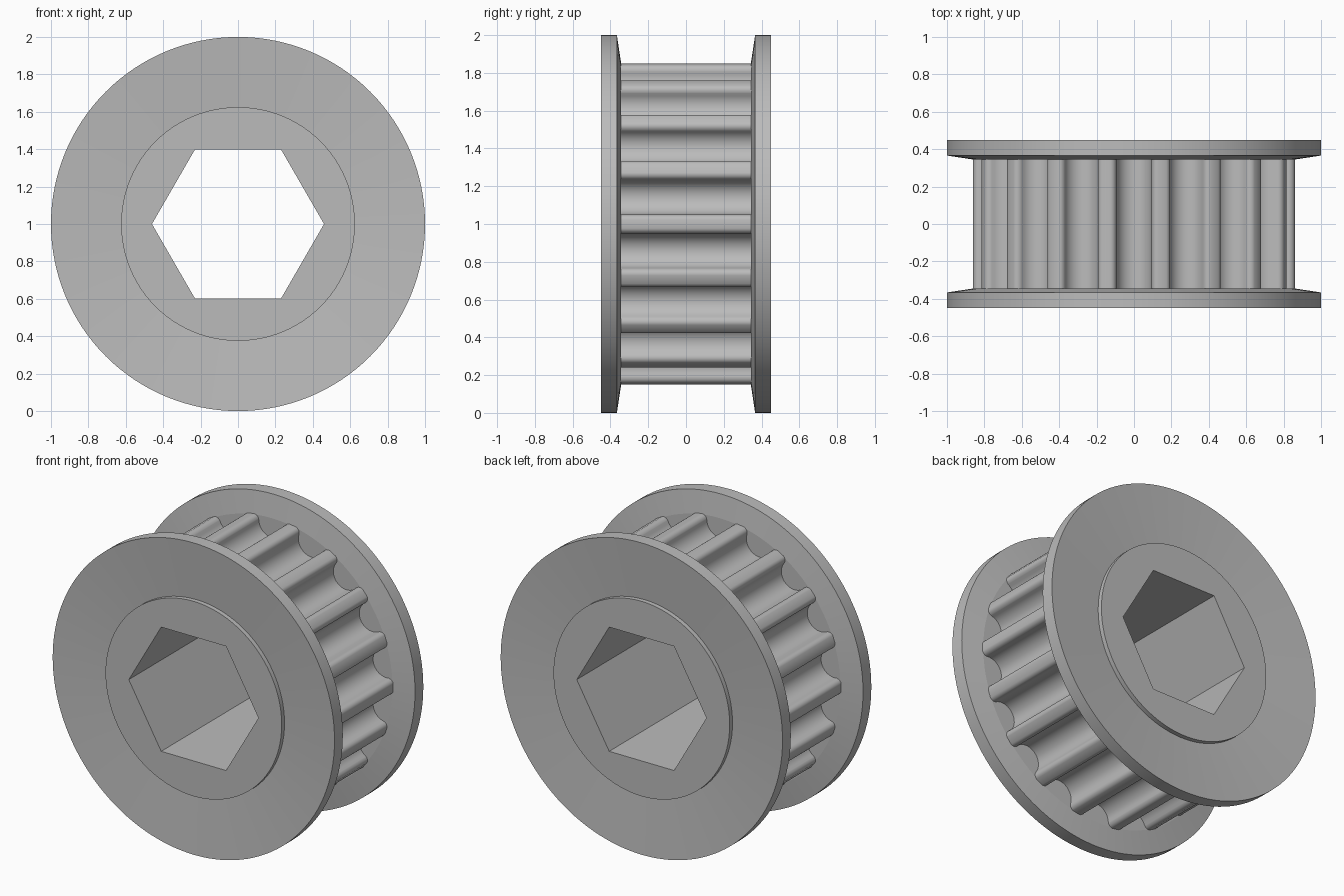
import bpy, bmesh
from math import sin, cos, pi, radians
from mathutils import Vector, Matrix

cube = bpy.data.objects.get("Cube")
if cube:
    bpy.data.objects.remove(cube)

metal = bpy.data.materials.new("plain grey metal")
metal.use_nodes = True
GREY = (0.5, 0.5, 0.5, 1)
metal.diffuse_color = GREY
metal.node_tree.nodes["Principled BSDF"].inputs["Base Color"].default_value = GREY

TEETH = 18
HUB_R = 0.625


def finish(name, bm, angle=30):
    bmesh.ops.recalc_face_normals(bm, faces=bm.faces)
    mesh = bpy.data.meshes.new(name)
    bm.to_mesh(mesh)
    bm.free()
    obj = bpy.data.objects.new(name, mesh)
    bpy.context.collection.objects.link(obj)
    obj.location.z = 1
    mesh.materials.append(metal)
    bpy.ops.object.select_all(action="DESELECT")
    obj.select_set(True)
    bpy.context.view_layer.objects.active = obj
    bpy.ops.object.shade_smooth_by_angle(angle=radians(angle))
    return obj


def circle(radius, count):
    return [(radius * cos(2 * pi * i / count), radius * sin(2 * pi * i / count))
            for i in range(count)]


def extrude_ring(name, outer, inner, half):
    """Plate between two outlines, extruded along y."""
    bm = bmesh.new()
    edges = []
    for loop in (outer, inner):
        verts = [bm.verts.new((x, -half, z)) for x, z in loop]
        edges += [bm.edges.new((verts[i - 1], verts[i])) for i in range(len(verts))]
    bmesh.ops.triangle_fill(bm, edges=edges, use_beauty=True)
    result = bmesh.ops.extrude_face_region(bm, geom=bm.faces[:], use_keep_orig=True)
    moved = [v for v in result["geom"] if isinstance(v, bmesh.types.BMVert)]
    bmesh.ops.translate(bm, verts=moved, vec=(0, 2 * half, 0))
    return finish(name, bm)


def tooth_outline():
    """Round-bottomed grooves with rounded tooth tips, repeated around the axis."""
    groove_r, groove_z, tip_r = 0.094, 0.824, 0.032
    half = [(groove_r * sin(a), groove_z - groove_r * cos(a))
            for a in (pi / 2 * i / 8 for i in range(9))]
    half += [(groove_r + tip_r - tip_r * cos(a), 0.819 + tip_r * sin(a))
             for a in (pi / 2 * i / 5 for i in range(1, 6))]
    pitch = [(-x, z) for x, z in reversed(half[1:])] + half
    points = []
    for k in range(TEETH):
        turn = Matrix.Rotation(-2 * pi * k / TEETH, 2)
        points += [tuple(turn @ Vector(p)) for p in pitch]
    return points


def flange(name, side):
    """Dished disc: rim stands proud, inner face bevels outward."""
    profile = [(HUB_R - 0.01, 0.42), (1, 0.45), (1, 0.366), (0.855, 0.344), (HUB_R - 0.01, 0.344)]
    bm = bmesh.new()
    verts = [bm.verts.new((r, side * y, 0)) for r, y in profile]
    edges = [bm.edges.new((verts[i - 1], verts[i])) for i in range(len(verts))]
    bmesh.ops.spin(bm, geom=verts + edges, cent=(0, 0, 0), axis=(0, 1, 0),
                   angle=2 * pi, steps=128, use_merge=True)
    bmesh.ops.remove_doubles(bm, verts=bm.verts, dist=1e-4)
    return finish(name, bm, 6)


# Hub with hexagonal bore, toothed drum, and the two flanges
extrude_ring("hub", circle(HUB_R, 96), circle(0.46, 6), 0.45)
extrude_ring("toothed_drum", tooth_outline(), circle(0.6, 72), 0.35)
flange("front_flange", -1)
flange("back_flange", 1)
